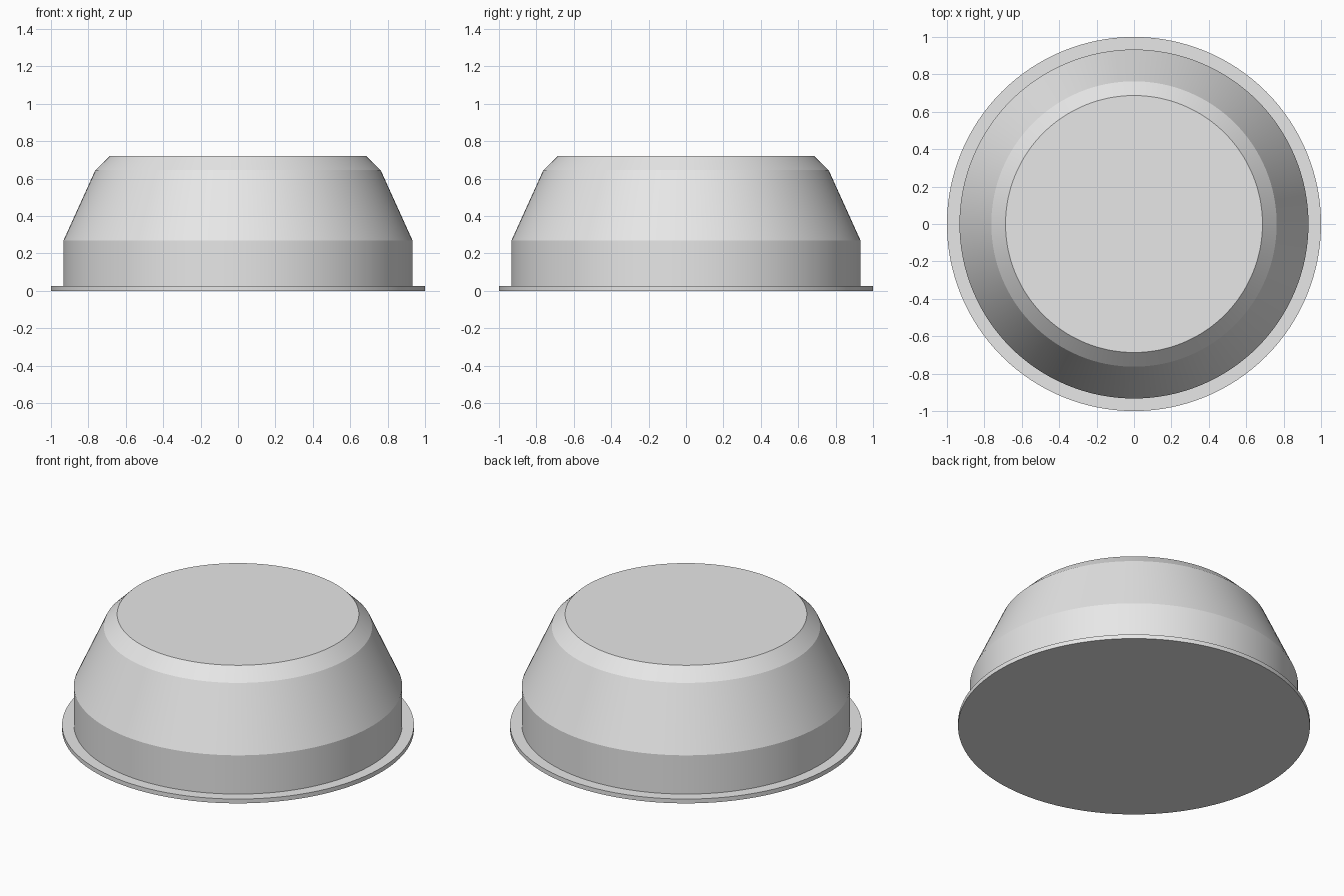
import bpy, bmesh, math
from math import cos, sin, tau, radians

if "Cube" in bpy.data.objects:
    bpy.data.objects.remove(bpy.data.objects["Cube"])

SEGMENTS = 128

grey = bpy.data.materials.new("light grey")
grey.diffuse_color = (0.8, 0.8, 0.8, 1)
grey.use_nodes = True
grey.node_tree.nodes["Principled BSDF"].inputs["Base Color"].default_value = grey.diffuse_color


def lathe(name, profile):
    """Closed solid of revolution from (radius, height) points, bottom to top."""
    bm = bmesh.new()
    rings = [[bm.verts.new((r * cos(tau * i / SEGMENTS), r * sin(tau * i / SEGMENTS), z))
              for i in range(SEGMENTS)] for r, z in profile]
    for low, high in zip(rings, rings[1:]):
        for i in range(SEGMENTS):
            j = (i + 1) % SEGMENTS
            bm.faces.new((low[i], low[j], high[j], high[i]))
    bm.faces.new(rings[0][::-1])
    bm.faces.new(rings[-1])
    mesh = bpy.data.meshes.new(name)
    bm.to_mesh(mesh)
    bm.free()
    mesh.materials.append(grey)
    obj = bpy.data.objects.new(name, mesh)
    bpy.context.collection.objects.link(obj)
    # smooth around the axis, crisp at every profile corner
    bpy.ops.object.select_all(action='DESELECT')
    obj.select_set(True)
    bpy.context.view_layer.objects.active = obj
    bpy.ops.object.shade_smooth_by_angle(angle=radians(12))
    return obj


# thin base flange and stepped body: straight wall, taper, chamfer, flat top,
# joined as one continuous outer skin
lathe("flanged_dome_body", [(1.0, 0.0), (1.0, 0.027), (0.933, 0.027),
                            (0.933, 0.27), (0.763, 0.645), (0.687, 0.72)])
